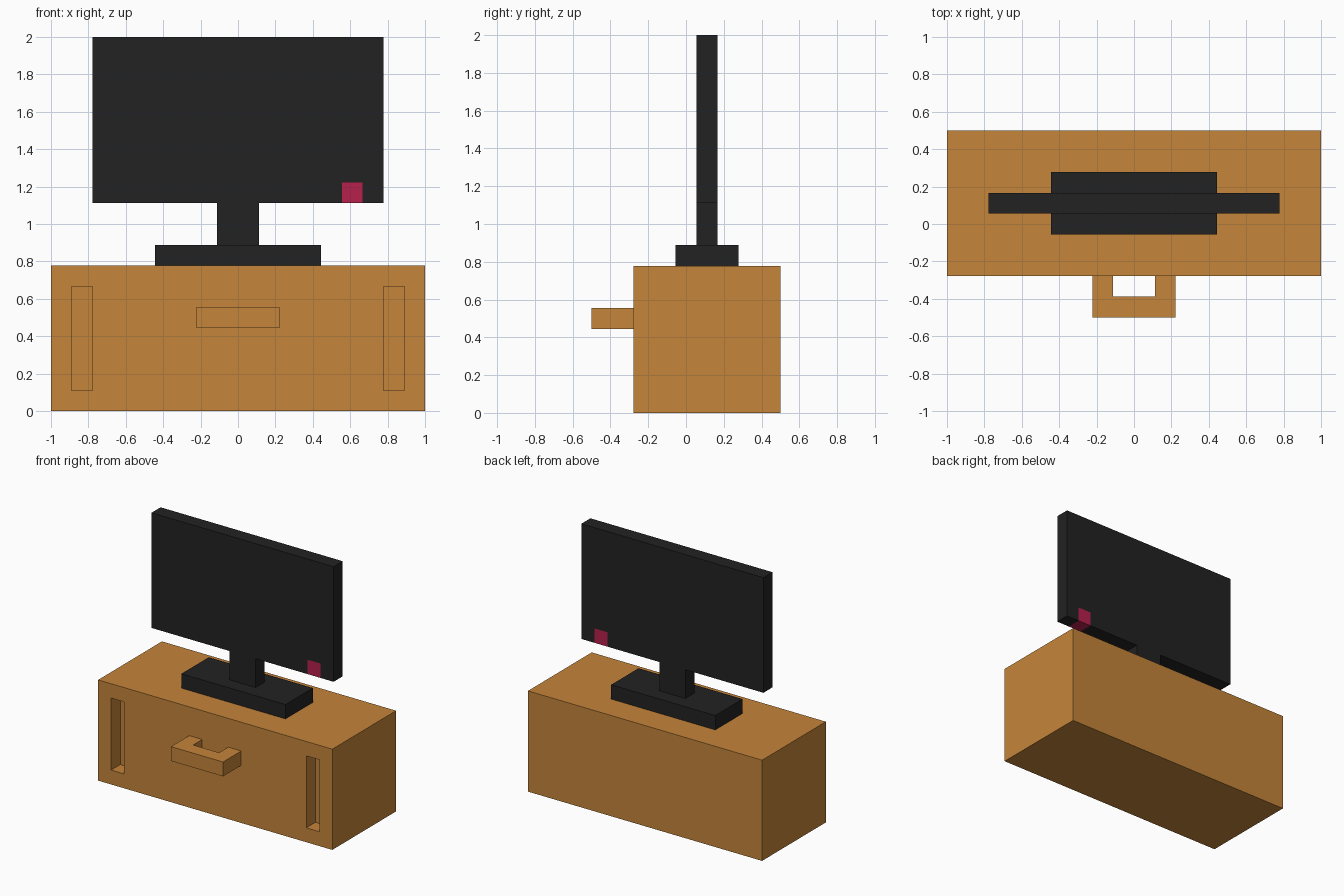
import bpy, bmesh

if "Cube" in bpy.data.objects:
    bpy.data.objects.remove(bpy.data.objects["Cube"])

U = 1 / 9  # the model sits on a grid of ninths


def material(name, rgb):
    lin = [((c / 255 + 0.055) / 1.055) ** 2.4 for c in rgb]
    m = bpy.data.materials.new(name)
    m.diffuse_color = (*lin, 1)
    m.use_nodes = True
    m.node_tree.nodes["Principled BSDF"].inputs["Base Color"].default_value = m.diffuse_color
    return m


WOOD = material("orange_wood", (197, 133, 58))
BLACK = material("black_plastic", (34, 34, 34))
RED = material("red_light", (182, 33, 76))


def prism(name, outline, z0, z1, mat):
    """Extrude an xy outline from z0 to z1 (all in grid units)."""
    bm = bmesh.new()
    face = bm.faces.new([bm.verts.new((x * U, y * U, z0 * U)) for x, y in outline])
    up = bmesh.ops.extrude_face_region(bm, geom=[face])["geom"]
    verts = [v for v in up if isinstance(v, bmesh.types.BMVert)]
    bmesh.ops.translate(bm, verts=verts, vec=(0, 0, (z1 - z0) * U))
    bmesh.ops.recalc_face_normals(bm, faces=bm.faces)
    mesh = bpy.data.meshes.new(name)
    bm.to_mesh(mesh)
    bm.free()
    mesh.materials.append(mat)
    obj = bpy.data.objects.new(name, mesh)
    bpy.context.collection.objects.link(obj)
    return obj


def box(name, x, y, z, mat):
    outline = [(x[0], y[0]), (x[1], y[0]), (x[1], y[1]), (x[0], y[1])]
    return prism(name, outline, *z, mat)


# Cabinet with a recessed slot near each front corner
cabinet = box("cabinet", (-9, 9), (-2.5, 4.5), (0, 7), WOOD)
for side, x in (("left", -8), ("right", 7)):
    cutter = box(side + "_slot_cutter", (x, x + 1), (-3.5, -1.5), (1, 6), WOOD)
    cutter.hide_render = True
    mod = cabinet.modifiers.new(side + "_slot", "BOOLEAN")
    mod.operation = "DIFFERENCE"
    mod.solver = "EXACT"
    mod.object = cutter
    bpy.context.view_layer.objects.active = cabinet
    bpy.ops.object.modifier_apply(modifier=mod.name)
    bpy.data.objects.remove(cutter)

# U-shaped drawer handle
prism("handle", [(-2, -2.5), (-2, -4.5), (2, -4.5), (2, -2.5),
                 (1, -2.5), (1, -3.5), (-1, -3.5), (-1, -2.5)], 4, 5, WOOD)

# Television stand
box("stand_base", (-4, 4), (-0.5, 2.5), (7, 8), BLACK)
box("stand_neck", (-1, 1), (0.5, 1.5), (8, 10), BLACK)

# Screen, cut so the power light wraps round its lower edge
screen = box("screen", (-7, 7), (0.5, 1.5), (10, 18), BLACK)
screen.data.materials.append(RED)
bm = bmesh.new()
bm.from_mesh(screen.data)
for co, no in (((5 * U, 0, 0), (1, 0, 0)), ((6 * U, 0, 0), (1, 0, 0)),
               ((0, 0, 11 * U), (0, 0, 1))):
    bmesh.ops.bisect_plane(bm, geom=bm.verts[:] + bm.edges[:] + bm.faces[:],
                           plane_co=co, plane_no=no)
for f in bm.faces:
    c = f.calc_center_median() / U
    f.material_index = int(5 < c.x < 6 and c.z < 11)
bm.to_mesh(screen.data)
bm.free()
